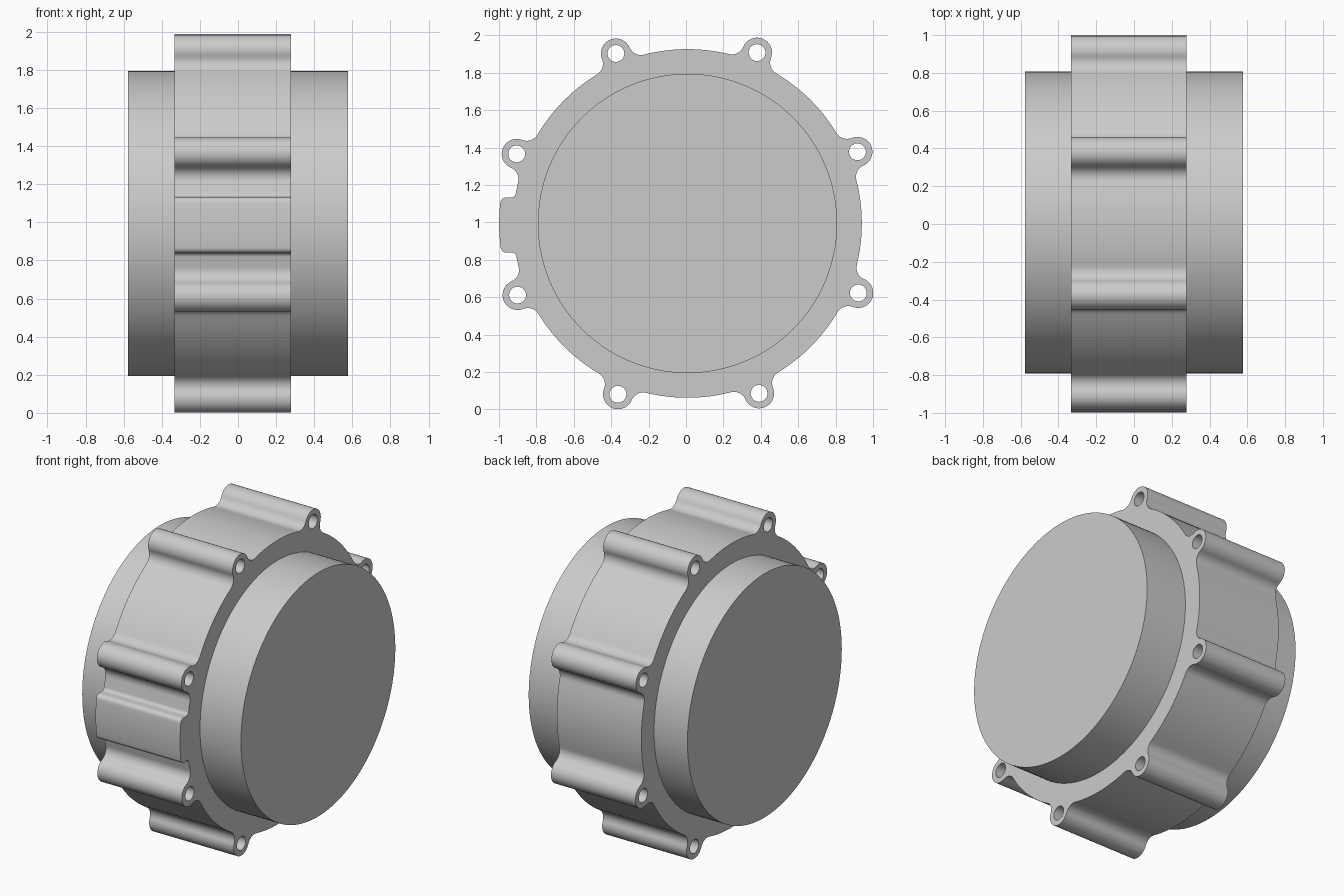
import bpy, bmesh
from math import pi, sin, cos, sqrt, acos, asin, atan2, radians
from mathutils import Matrix

if "Cube" in bpy.data.objects:
    bpy.data.objects.remove(bpy.data.objects["Cube"])

CY, CZ = 0.008, 0.994            # axis of the housing in y, z
R_BODY, R_HUB, R_PAD = 0.932, 0.80, 1.007
R_BOLT, R_LUG, R_HOLE, R_FIL = 0.986, 0.08, 0.045, 0.067
X0, X1, X_END = -0.334, 0.279, 0.576


def arc(c, r, a0, a1, n):
    return [(c[0] + r * cos(a0 + (a1 - a0) * i / n),
             c[1] + r * sin(a0 + (a1 - a0) * i / n)) for i in range(n + 1)]


def mirrored(half, middle):
    return half + middle + [(u, -v) for u, v in reversed(half)]


def rotate(pts, a):
    return [(u * cos(a) - v * sin(a), u * sin(a) + v * cos(a)) for u, v in pts]


def lug_outline():
    # round bolt lug blended into the body with concave fillets
    rf = R_BODY + R_FIL
    d = acos((R_BOLT**2 + rf**2 - (R_LUG + R_FIL)**2) / (2 * R_BOLT * rf))
    f = (rf * cos(d), -rf * sin(d))
    b = atan2(-f[1], R_BOLT - f[0])
    tip = arc((R_BOLT, 0), R_LUG, b - pi, pi - b, 28)[1:-1]
    return mirrored(arc(f, R_FIL, pi - d, b, 10), tip)


def pad_outline(half=0.147, inner=0.025, outer=0.03):
    # raised pad with rounded corners
    v = -(half + inner)
    u = sqrt((R_BODY + inner)**2 - v * v)
    side = arc((u, v), inner, pi + atan2(v, u), pi / 2, 8)
    v = -(half - outer)
    u = sqrt((R_PAD - outer)**2 - v * v)
    a = atan2(v, u)
    side += arc((u, v), outer, -pi / 2, a, 8)
    return mirrored(side, arc((0, 0), R_PAD, a, -a, 10)[1:-1])


def finish(bm, name):
    bmesh.ops.recalc_face_normals(bm, faces=bm.faces)
    me = bpy.data.meshes.new(name)
    bm.to_mesh(me)
    bm.free()
    ob = bpy.data.objects.new(name, me)
    bpy.context.collection.objects.link(ob)
    bpy.ops.object.select_all(action='DESELECT')
    ob.select_set(True)
    bpy.context.view_layer.objects.active = ob
    bpy.ops.object.shade_smooth_by_angle(angle=radians(30))
    return ob


# Housing outline: eight lugs and one pad, joined by arcs of the body circle
bolt_angles = [radians(22.85 + 45 * k) for k in range(8)]
features = [(a, lug_outline()) for a in bolt_angles] + [(radians(180.5), pad_outline())]
features = [rotate(p, a) for a, p in sorted(features, key=lambda t: t[0])]
outline = []
for i, pts in enumerate(features):
    nxt = features[(i + 1) % len(features)][0]
    a0 = atan2(pts[-1][1], pts[-1][0])
    a1 = a0 + (atan2(nxt[1], nxt[0]) - a0) % (2 * pi)
    outline += pts + arc((0, 0), R_BODY, a0, a1, max(2, int((a1 - a0) / 0.04)))[1:-1]

# Housing: outline with bolt holes, filled and extruded along x
bm = bmesh.new()
loops = [outline]
for a in bolt_angles:
    loops.append(arc((R_BOLT * cos(a), R_BOLT * sin(a)), R_HOLE, 0, 2 * pi, 28)[:-1])
edges = []
for loop in loops:
    vs = [bm.verts.new((X0, CY + p, CZ + q)) for p, q in loop]
    edges += [bm.edges.new((vs[i - 1], vs[i])) for i in range(len(vs))]
bmesh.ops.triangle_fill(bm, edges=edges, use_beauty=True, normal=(1, 0, 0))
ext = bmesh.ops.extrude_face_region(bm, geom=bm.faces[:], use_keep_orig=True)
bmesh.ops.translate(bm, vec=(X1 - X0, 0, 0),
                    verts=[g for g in ext["geom"] if isinstance(g, bmesh.types.BMVert)])
finish(bm, "flanged_housing")

# Round hubs on both faces, slightly sunk into the housing
for name, a, b in (("left_hub", -X_END, X0 + 0.01), ("right_hub", X1 - 0.01, X_END)):
    bm = bmesh.new()
    bmesh.ops.create_cone(bm, cap_ends=True, segments=128, radius1=R_HUB, radius2=R_HUB,
                          depth=b - a,
                          matrix=Matrix.Translation(((a + b) / 2, CY, CZ))
                          @ Matrix.Rotation(pi / 2, 4, 'Y'))
    finish(bm, name)
